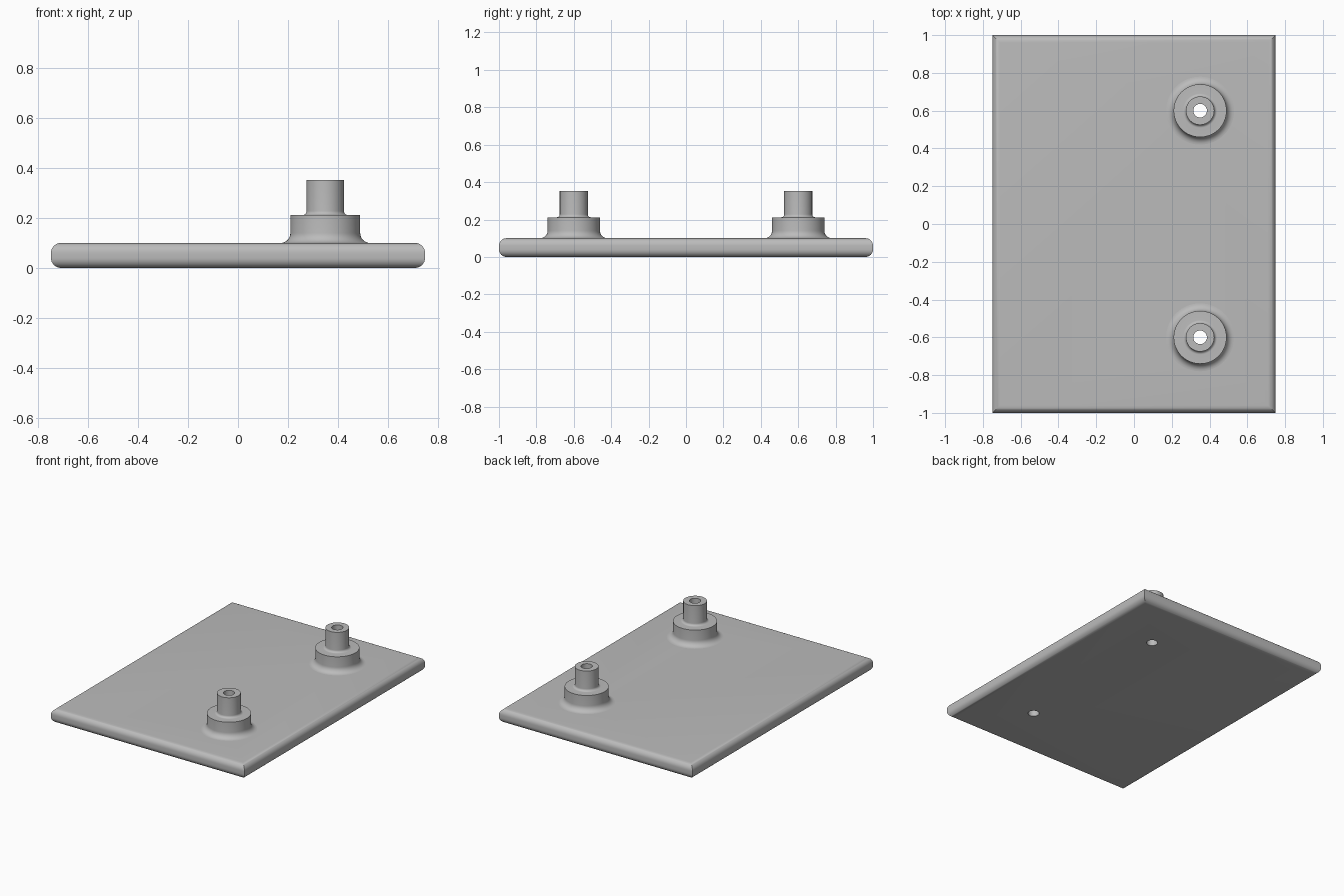
import bpy, bmesh
from math import sin, cos, pi, radians

if "Cube" in bpy.data.objects:
    bpy.data.objects.remove(bpy.data.objects["Cube"], do_unlink=True)

HALF_X, HALF_Y, THICK, EDGE_R = 0.75, 1.0, 0.1, 0.04
BOSS_X, BOSS_Y, BORE_R = 0.35, 0.6, 0.036
SIDES, STEPS = 64, 8

grey = bpy.data.materials.new("plain grey")
grey.use_nodes = True
colour = (0.5, 0.5, 0.5, 1)
grey.diffuse_color = colour
grey.node_tree.nodes["Principled BSDF"].inputs["Base Color"].default_value = colour


def arc(cx, cz, r, start, end):
    """Points of an arc in the radius/height plane, angles in degrees."""
    angles = [radians(start + (end - start) * i / STEPS) for i in range(STEPS + 1)]
    return [(cx + r * cos(a), cz + r * sin(a)) for a in angles]


def skin(name, rings, cap):
    """Join successive closed rings of points into a surface."""
    bm = bmesh.new()
    loops = [[bm.verts.new(p) for p in ring] for ring in rings]
    for low, high in zip(loops, loops[1:]):
        for i in range(len(low)):
            j = (i + 1) % len(low)
            bm.faces.new((low[i], low[j], high[j], high[i]))
    if cap:
        bm.faces.new(loops[0][::-1])
        bm.faces.new(loops[-1])
    mesh = bpy.data.meshes.new(name)
    bm.to_mesh(mesh)
    bm.free()
    mesh.materials.append(grey)
    obj = bpy.data.objects.new(name, mesh)
    bpy.context.collection.objects.link(obj)
    return obj


def lathe(name, profile, location, cap=False):
    turns = [2 * pi * i / SIDES for i in range(SIDES)]
    obj = skin(name, [[(r * cos(a), r * sin(a), z) for a in turns] for r, z in profile], cap)
    obj.location = location
    return obj


def smooth(obj):
    bpy.ops.object.select_all(action="DESELECT")
    obj.select_set(True)
    bpy.context.view_layer.objects.active = obj
    bpy.ops.object.shade_smooth_by_angle(angle=radians(30))


# Base plate: rounded top and bottom rims, mitred square corners
rim = arc(-EDGE_R, EDGE_R, EDGE_R, -90, 0) + arc(-EDGE_R, THICK - EDGE_R, EDGE_R, 0, 90)
corners = [(-1, -1), (1, -1), (1, 1), (-1, 1)]
plate = skin("base_plate",
             [[(sx * (HALF_X + d), sy * (HALF_Y + d), z) for sx, sy in corners] for d, z in rim],
             True)

# Stepped boss: base fillet, collar, small fillet, post, then down the bore
boss_profile = (arc(0.18, 0.14, 0.04, 270, 180) + [(0.14, 0.212)]
                + arc(0.091, 0.228, 0.016, 270, 180)
                + [(0.075, 0.353), (BORE_R, 0.353), (BORE_R, THICK)])

for side, y in (("front", -BOSS_Y), ("back", BOSS_Y)):
    smooth(lathe(side + "_boss", boss_profile, (BOSS_X, y, 0)))
    # Bore through the plate
    cutter = lathe(side + "_bore_cutter", [(BORE_R, -0.1), (BORE_R, 0.3)], (BOSS_X, y, 0), True)
    cutter.hide_render = True
    cut = plate.modifiers.new("bore", "BOOLEAN")
    cut.operation = "DIFFERENCE"
    cut.solver = "EXACT"
    cut.object = cutter
    bpy.context.view_layer.objects.active = plate
    bpy.ops.object.modifier_apply(modifier=cut.name)
    bpy.data.objects.remove(cutter, do_unlink=True)

smooth(plate)
